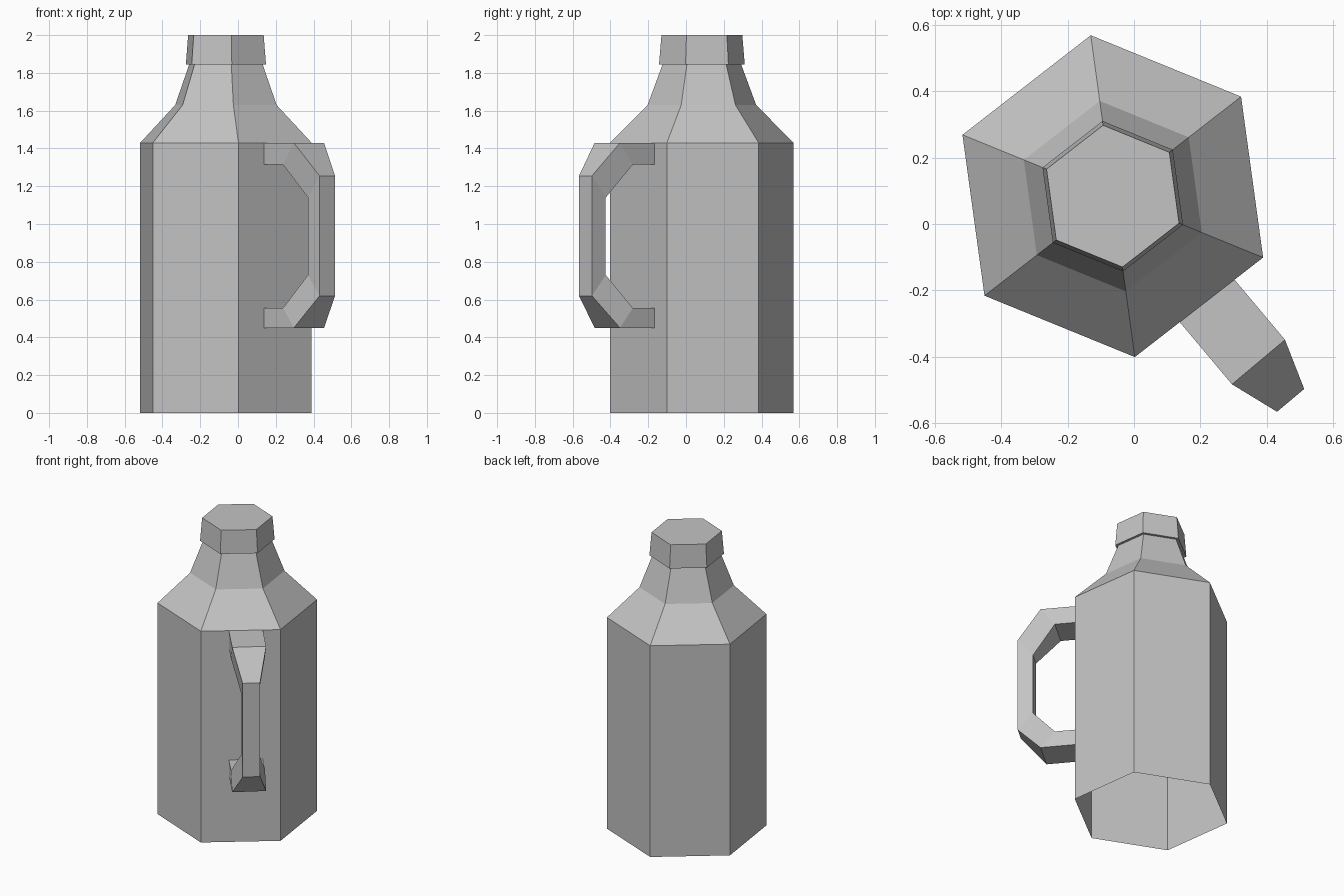
import bpy
import math

SIDES = 6
AXIS = (-0.064, 0.084)          # centre line of the bottle
TURN = math.radians(37.8)       # rotation of the hexagon
HANDLE = math.radians(-50)      # direction the handle points

old = bpy.data.objects.get("Cube")
if old:
    bpy.data.objects.remove(old, do_unlink=True)

grey = bpy.data.materials.new("plain grey")
grey.use_nodes = True
colour = (0.55, 0.55, 0.55, 1)
grey.diffuse_color = colour
grey.node_tree.nodes["Principled BSDF"].inputs["Base Color"].default_value = colour


def skin(name, rings, cap_end=False):
    """Join equal-sized rings of points with quads, optionally closing the last."""
    n = len(rings[0])
    verts = [p for ring in rings for p in ring]
    faces = []
    for k in range(len(rings) - 1):
        for i in range(n):
            j = (i + 1) % n
            faces.append((k * n + i, k * n + j, (k + 1) * n + j, (k + 1) * n + i))
    if cap_end:
        faces.append(tuple(range(len(verts) - n, len(verts))))
    mesh = bpy.data.meshes.new(name)
    mesh.from_pydata(verts, [], faces)
    mesh.materials.append(grey)
    obj = bpy.data.objects.new(name, mesh)
    bpy.context.collection.objects.link(obj)
    return obj


def hexagon(radius, z):
    angles = [TURN + math.tau * i / SIDES for i in range(SIDES)]
    return [(AXIS[0] + radius * math.cos(a), AXIS[1] + radius * math.sin(a), z)
            for a in angles]


# Bottle body, open underneath, with sloping shoulder and neck
body = [(0.49, 0), (0.49, 1.43), (0.29, 1.63), (0.21, 1.845)]
skin("bottle_body", [hexagon(r, z) for r, z in body])

# Cap with a small overhanging lip
cap = [(0.21, 1.845), (0.229, 1.845), (0.216, 2.0)]
skin("cap", [hexagon(r, z) for r, z in cap], cap_end=True)


# Handle: sections from the upper root round to the lower root
def handle_point(reach, side, z):
    c, s = math.cos(HANDLE), math.sin(HANDLE)
    return (AXIS[0] + reach * c - side * s, AXIS[1] + reach * s + side * c, z)


def section(outer, inner, width, root=False):
    corners = [(outer, -1), (outer, 1), (inner, 1), (inner, -1)]
    ring = []
    for (reach, z), sign in corners:
        side = 0.015 + sign * width / 2
        # the roots follow the slight slant of the body wall
        ring.append(handle_point(reach + (0.038 * side if root else 0), side, z))
    return ring


WIDE, SLIM = 0.209, 0.107
skin("handle", [
    section((0.424, 1.43), (0.424, 1.315), WIDE, True),
    section((0.666, 1.43), (0.577, 1.315), WIDE),
    section((0.817, 1.255), (0.722, 1.14), SLIM),
    section((0.817, 0.62), (0.722, 0.73), SLIM),
    section((0.666, 0.45), (0.577, 0.555), WIDE),
    section((0.424, 0.45), (0.424, 0.555), WIDE, True),
])
